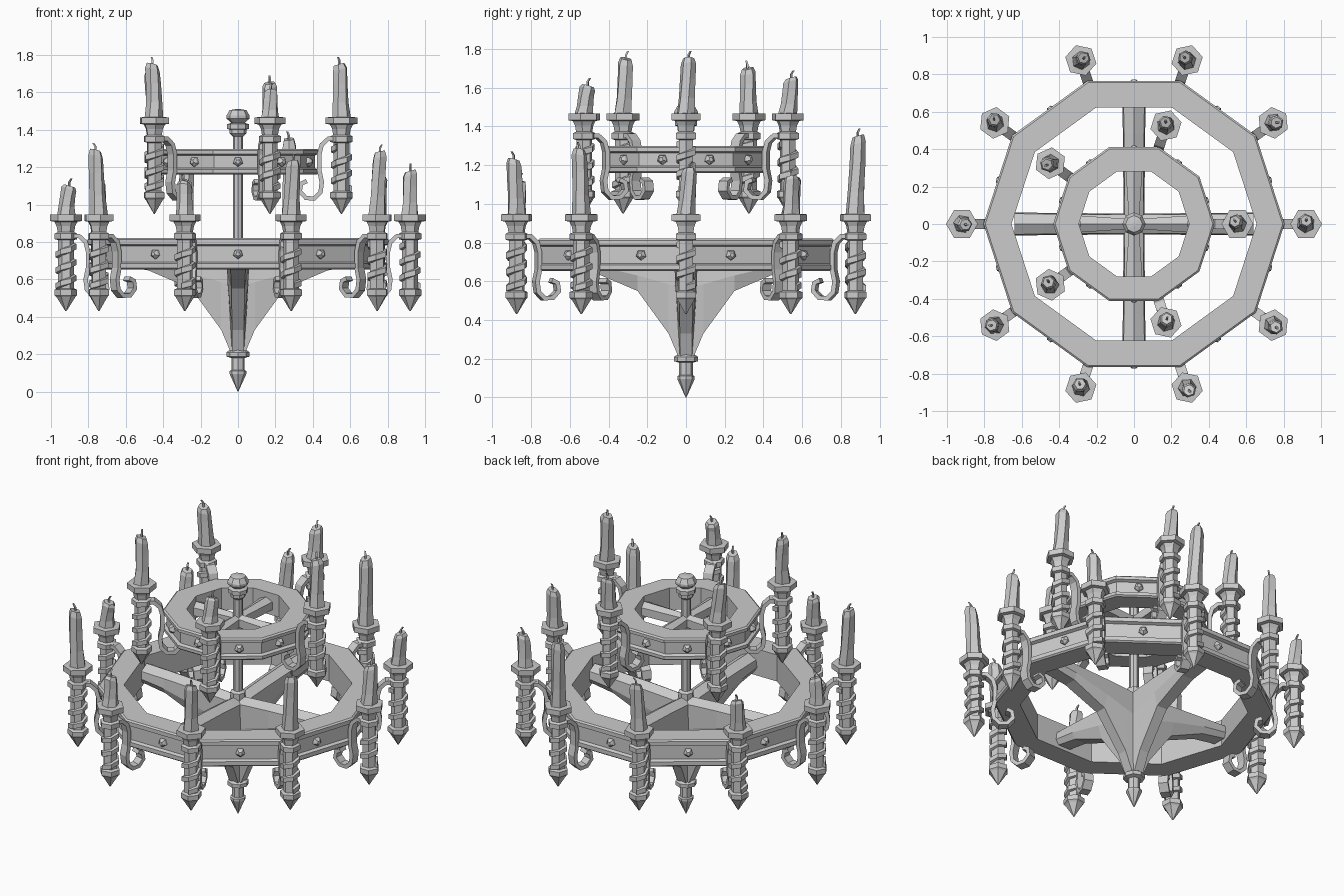
import bpy, math, random
from mathutils import Vector, Matrix

if "Cube" in bpy.data.objects:
    bpy.data.objects.remove(bpy.data.objects["Cube"])

random.seed(4)


def make(name, verts, faces, mat=None):
    me = bpy.data.meshes.new(name)
    me.from_pydata([tuple(v) for v in verts], [], faces)
    if mat:
        me.transform(mat)
    ob = bpy.data.objects.new(name, me)
    bpy.context.collection.objects.link(ob)
    return ob


def loft(name, rings, mat=None, closed=False):
    """Skin a list of equal-sized point loops; cap the ends unless closed."""
    n, m = len(rings[0]), len(rings)
    verts = [p for r in rings for p in r]
    faces = []
    for i in range(m if closed else m - 1):
        a, b = i * n, (i + 1) % m * n
        faces += [(a + k, a + (k + 1) % n, b + (k + 1) % n, b + k) for k in range(n)]
    if not closed:
        faces += [tuple(range(n))[::-1], tuple(range((m - 1) * n, m * n))]
    return make(name, verts, faces, mat)


def circle(r, z, n, c=(0, 0), start=0.0):
    return [(c[0] + r * math.cos(start + 2 * math.pi * k / n),
             c[1] + r * math.sin(start + 2 * math.pi * k / n), z) for k in range(n)]


def lathe(name, profile, n, mat=None, closed=False):
    return loft(name, [circle(r, z, n) for r, z in profile], mat, closed)


def turn(deg, x=0, z=0):
    return Matrix.Rotation(math.radians(deg), 4, 'Z') @ Matrix.Translation((x, 0, z))


# ten-sided ring with a recessed outer band, and bolts on each side
def ring(name, ro, ri, z0, z1, lip):
    lathe(name, [(ri, z0), (ro - .01, z0), (ro, z0 + .008), (ro, z0 + lip),
                 (ro - .02, z0 + lip + .008), (ro - .02, z1 - lip - .008),
                 (ro, z1 - lip), (ro, z1 - .008), (ro - .01, z1), (ri, z1)], 10, closed=True)
    ap = (ro - .02) * math.cos(math.pi / 10)
    for k in range(10):
        m = turn(18 + 36 * k, ap - .005, (z0 + z1) / 2) @ Matrix.Rotation(math.pi / 2, 4, 'Y')
        lathe(name + "_bolt", [(.028, 0), (.026, .018), (.012, .032)], 5, m)


ring("outer_ring", .805, .655, .652, .82, .033)
ring("inner_ring", .432, .295, 1.16, 1.298, .027)


# candle holder: turned body, spiral band, strap bracket, candle and wick
HOLDER = [(.003, .43), (.05, .505), (.06, .515), (.06, .545), (.042, .552), (.042, .81),
          (.06, .815), (.06, .845), (.044, .853), (.05, .885), (.062, .908),
          (.085, .912), (.085, .946), (.05, .948)]
STRAP = [(.0, .832), (-.07, .832), (-.105, .80), (-.118, .75), (-.118, .66), (-.105, .60),
         (-.112, .545), (-.145, .512), (-.19, .515), (-.222, .55), (-.215, .592), (-.185, .605)]


def strap(mat, w=.028, t=.012):
    pts = [Vector(p) for p in STRAP]
    rings = []
    for i, p in enumerate(pts):
        d = (pts[min(i + 1, len(pts) - 1)] - pts[max(i - 1, 0)]).normalized()
        nx, nz = -d.y * t, d.x * t
        rings.append([(p.x + nx, -w, p.y + nz), (p.x + nx, w, p.y + nz),
                      (p.x - nx, w, p.y - nz), (p.x - nx, -w, p.y - nz)])
    loft("bracket", rings, mat)


def spiral(mat):
    rings = []
    turns, n = 2.8, 6
    for i in range(int(turns * n) + 1):
        a = 2 * math.pi * i / n
        z = .565 + .235 * i / (turns * n)
        rings.append([(r * math.cos(a), r * math.sin(a), z + dz)
                      for r, dz in ((.036, -.02), (.057, -.014), (.057, .014), (.036, .02))])
    loft("holder_spiral", rings, mat)


def candle(mat, top):
    base, tip = .94, top - .04
    a = random.uniform(0, 6.28)
    lx, ly = .018 * math.cos(a), .018 * math.sin(a)
    rings = []
    for t, r in ((0, .05), (.3, .043), (.65, .041), (.9, .04), (1, .03)):
        c = (lx * t + random.uniform(-.003, .003), ly * t)
        rg = circle(r, base + (tip - base) * t, 6, c, a + .25 * t)
        if t > .8:
            rg = [(x, y, z + .3 * (x - c[0])) for x, y, z in rg]
        rings.append(rg)
    loft("candle", rings, mat)
    wick = [circle(.007, tip - .01, 4, (lx, ly)), circle(.007, tip + .02, 4, (lx, ly)),
            circle(.006, tip + .04, 4, (lx * 1.7, ly * 1.7))]
    loft("wick", wick, mat)


def holder(deg, radius, lift, top):
    m = turn(deg, radius, lift)
    lathe("candle_holder", HOLDER, 6, m)
    spiral(m)
    strap(m)
    candle(m, top - lift)


for k, top in enumerate((1.22, 1.18, 1.39, 1.27, 1.17, 1.14, 1.33, 1.16, 1.27, 1.32)):
    holder(36 * k, .92, 0, top)
for k, top in enumerate((1.79, 1.69, 1.74, 1.79, 1.65)):
    holder(72 * k, .553, .52, top)

# four curved fins carrying the outer ring: (r, bottom z, crease z, top z)
FIN = [(0, .2, .56, .75), (.035, .2, .57, .75), (.09, .33, .585, .755), (.25, .55, .63, .765),
       (.48, .648, .685, .775), (.64, .675, .705, .78)]
for k in range(4):
    rings = []
    for r, zb, zm, zt in FIN:
        wb, wm = .03 + .02 * r, .055 + .01 * r
        rings.append([(r, -wb, zb), (r, wb, zb), (r, wm, zm), (r, wm * .9, zt - .03),
                      (r, 0, zt), (r, -wm * .9, zt - .03), (r, -wm, zm)])
    loft("support_fin", rings, turn(90 * k))
    # spoke of the inner ring
    loft("inner_spoke", [[(r, -w, 1.195), (r, w, 1.195), (r, w, 1.245), (r, 0, 1.265), (r, -w, 1.245)]
                         for r, w in ((0, .025), (.29, .045))], turn(90 * k))

# central rod with top finial and bottom spike
lathe("center_rod", [(.045, .72), (.045, .775), (.028, .785), (.028, 1.365), (.045, 1.38), (.045, 1.4),
                     (.058, 1.405), (.058, 1.43), (.036, 1.437), (.062, 1.46), (.062, 1.475),
                     (.045, 1.505), (.012, 1.51)], 8)
lathe("bottom_spike", [(.002, 0), (.045, .095), (.045, .11), (.036, .115), (.036, .18),
                       (.062, .187), (.062, .21), (.04, .225)], 8)
